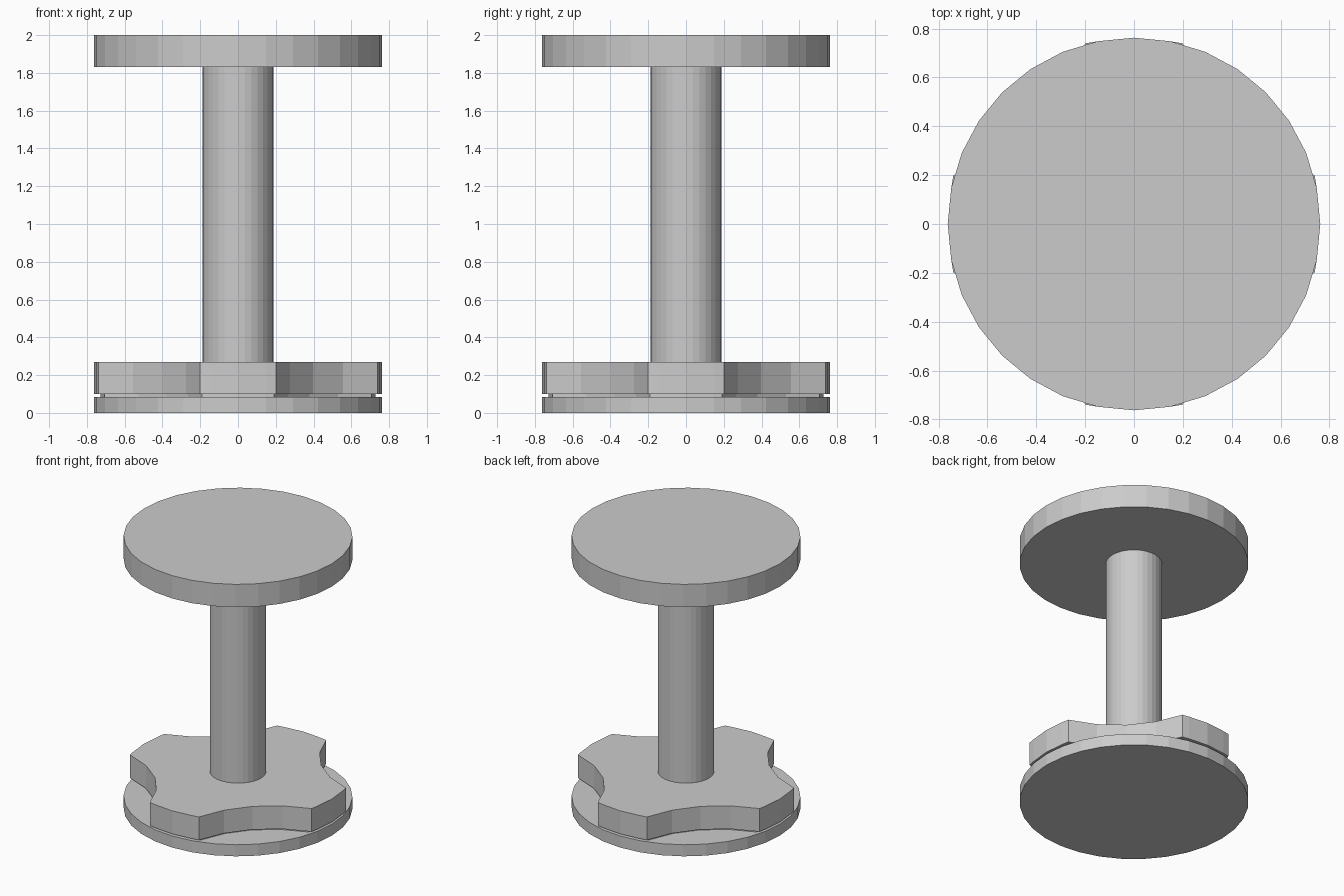
import bpy, bmesh
from math import sin, cos, radians

if "Cube" in bpy.data.objects:
    bpy.data.objects.remove(bpy.data.objects["Cube"])

R = 0.763          # shared outer radius
SCOOP = 0.937      # diagonal scoop centre offset in x and y


def prism(name, outline, z0, z1):
    bm = bmesh.new()
    face = bm.faces.new([bm.verts.new((x, y, z0)) for x, y in outline])
    top = bmesh.ops.extrude_face_region(bm, geom=[face])["geom"]
    verts = [g for g in top if isinstance(g, bmesh.types.BMVert)]
    bmesh.ops.translate(bm, verts=verts, vec=(0, 0, z1 - z0))
    bmesh.ops.recalc_face_normals(bm, faces=bm.faces)
    mesh = bpy.data.meshes.new(name)
    bm.to_mesh(mesh)
    bm.free()
    obj = bpy.data.objects.new(name, mesh)
    bpy.context.collection.objects.link(obj)
    return obj


def circle(r, n=32):
    return [(r * cos(radians(360 * i / n)), r * sin(radians(360 * i / n)))
            for i in range(n)]


def lobed(scale=1.0):
    # One rounded arm plus the concave scoop beside it, repeated four times
    quarter = [(R * cos(radians(a)), R * sin(radians(a))) for a in (-11.25, 0, 11.25)]
    quarter += [(SCOOP + R * cos(radians(a)), SCOOP + R * sin(radians(a)))
                for a in range(255, 194, -15)]
    pts = []
    for _ in range(4):
        pts += [(x * scale, y * scale) for x, y in quarter]
        quarter = [(-y, x) for x, y in quarter]
    return pts


# Base: floor disc, recessed spacer and four-armed plate
prism("base_disc", circle(R), 0.0, 0.085)
prism("base_spacer", lobed(0.955), 0.085, 0.10)
prism("four_armed_plate", lobed(), 0.10, 0.27)

# Column and round top
prism("column", circle(0.188), 0.27, 1.832)
prism("round_top", circle(R), 1.832, 2.0)
